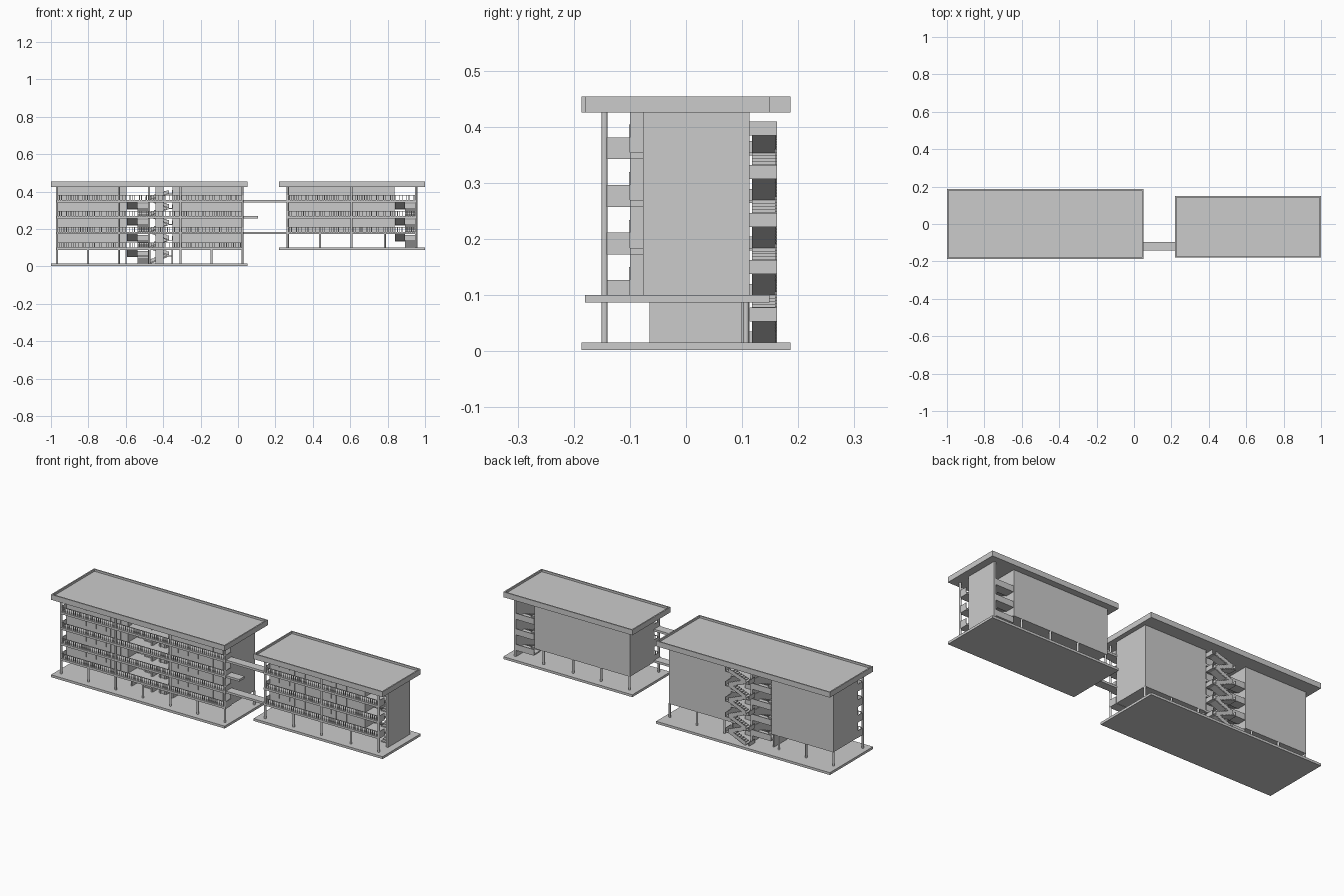
import bpy, bmesh, random
from mathutils import Matrix, Vector

if "Cube" in bpy.data.objects:
    bpy.data.objects.remove(bpy.data.objects["Cube"])

random.seed(4)


class Part:
    """Collects boxes, prisms and cylinders into one named object."""

    def __init__(self, name):
        self.name, self.bm = name, bmesh.new()

    def box(self, x0, x1, y0, y1, z0, z1):
        c = Vector(((x0 + x1) / 2, (y0 + y1) / 2, (z0 + z1) / 2))
        m = Matrix.Translation(c) @ Matrix.Diagonal((x1 - x0, y1 - y0, z1 - z0, 1))
        bmesh.ops.create_cube(self.bm, size=1, matrix=m)

    def column(self, x, y, z0, z1, r=0.0055):
        m = Matrix.Translation((x, y, (z0 + z1) / 2))
        bmesh.ops.create_cone(self.bm, cap_ends=True, segments=12, radius1=r,
                              radius2=r, depth=z1 - z0, matrix=m)

    def flight(self, start, run, rise, width, n=7, thick=0.006):
        """Stepped flight: run is a horizontal vector, width a side vector."""
        s, r, w = Vector(start), Vector(run), Vector(width)
        up = Vector((0, 0, 1))
        pts = [s]
        for i in range(n):
            pts.append(s + r * i / n + up * rise * (i + 1) / n)
            pts.append(s + r * (i + 1) / n + up * rise * (i + 1) / n)
        pts += [s + r + up * (rise - thick), s - up * thick]
        a = [self.bm.verts.new(p) for p in pts]
        b = [self.bm.verts.new(p + w) for p in pts]
        self.bm.faces.new(a)
        self.bm.faces.new(b[::-1])
        for i in range(len(a)):
            j = (i + 1) % len(a)
            self.bm.faces.new((a[j], a[i], b[i], b[j]))

    def done(self):
        bmesh.ops.recalc_face_normals(self.bm, faces=self.bm.faces[:])
        me = bpy.data.meshes.new(self.name)
        self.bm.to_mesh(me)
        self.bm.free()
        ob = bpy.data.objects.new(self.name, me)
        bpy.context.collection.objects.link(ob)


LEVELS = [0.100, 0.184, 0.269, 0.354]   # floor tops
ROOF = 0.425
FRONT, BACK, EDGE = -0.10, 0.113, -0.15


def roof(name, x0, x1, y0, y1):
    # roof slab with a raised rim
    p = Part(name)
    p.box(x0, x1, y0, y1, ROOF, 0.443)
    t = 0.007
    p.box(x0, x1, y0, y0 + t, 0.443, 0.454)
    p.box(x0, x1, y1 - t, y1, 0.443, 0.454)
    p.box(x0, x0 + t, y0 + t, y1 - t, 0.443, 0.454)
    p.box(x1 - t, x1, y0 + t, y1 - t, 0.443, 0.454)
    p.done()


def galleries(tag, x0, x1, levels, bays):
    # access gallery slabs, railings and doors along the front
    slab, rail, door = Part(tag + "_gallery_slabs"), Part(tag + "_railings"), Part(tag + "_doors")
    for z in levels:
        slab.box(x0, x1, EDGE, FRONT + 0.002, z - 0.012, z)
        rail.box(x0, x1, -0.147, -0.144, z + 0.024, z + 0.027)
        n = int((x1 - x0) / 0.0125)
        for i in range(n + 1):
            x = x0 + 0.002 + (x1 - x0 - 0.004) * i / n
            w = random.choice((0.001, 0.001, 0.0025))
            rail.box(x - w, x + w, -0.147, -0.1445, z, z + 0.025)
        for x in (x0, x1 - 0.003):
            rail.box(x, x + 0.003, -0.147, FRONT, z, z + 0.027)
        for b0, b1 in bays:
            k = max(1, round((b1 - b0) / 0.065))
            for i in range(k):
                x = b0 + (b1 - b0) * (i + 0.5) / k
                door.box(x - 0.022, x - 0.008, FRONT - 0.002, FRONT + 0.001, z, z + 0.05)
                door.box(x, x + 0.024, FRONT - 0.002, FRONT + 0.001, z + 0.022, z + 0.05)
    slab.done(), rail.done(), door.done()


def dogleg(tag, x0, x1, levels, tops):
    # two-flight stair in an open bay, with floor and half landings
    p = Part(tag + "_main_stair")
    m = (x0 + x1) / 2
    for z, zt in zip(levels, tops):
        h = (zt - z) / 2
        p.flight((m, -0.04, z), (0, 0.10, 0), h, (x1 - m, 0, 0))
        p.flight((x0, 0.06, z + h), (0, -0.10, 0), h, (m - x0, 0, 0))
        p.box(x0, x1, 0.06, BACK, z + h - 0.008, z + h)
        p.box(x0, x1, BACK - 0.004, BACK, z + h, z + h + 0.025)
        p.box(x0, x1, FRONT, -0.04, zt - 0.012, zt)
    p.done()


# ---------- long block (left) ----------
p = Part("long_base"); p.box(-1, 0.05, -0.186, 0.186, 0.002, 0.015); p.done()
roof("long_roof", -1, 0.05, -0.186, 0.186)
p = Part("long_apartments")
p.box(-0.97, -0.595, FRONT, BACK, 0.09, ROOF)
p.box(-0.35, 0.025, FRONT, BACK, 0.09, ROOF)
p.done()
galleries("long", -0.97, 0.028, LEVELS, [(-0.96, -0.6), (-0.345, 0.02)])
dogleg("long", -0.593, -0.482, [0.015] + LEVELS[:3], LEVELS)

# lift core, side walls and lobby floors in the open bay
p = Part("lift_core")
p.box(-0.48, -0.47, -0.065, BACK, 0.015, ROOF)
p.box(-0.442, -0.398, -0.05, 0.06, 0.015, ROOF)
p.box(-0.355, -0.348, -0.065, 0.10, 0.015, 0.09)
p.box(-0.602, -0.595, -0.065, 0.10, 0.015, 0.09)
for z in LEVELS:
    p.box(-0.482, -0.35, FRONT, BACK, z - 0.012, z)
for z in [0.015] + LEVELS:
    for x in (-0.434, -0.410):
        p.box(x, x + 0.004, -0.054, -0.05, z, z + 0.052)
    p.box(-0.434, -0.406, -0.054, -0.05, z + 0.05, z + 0.054)
p.done()

# escape stair zigzagging up the back
p = Part("escape_stair")
floors = [0.015] + LEVELS
for z, zt in zip(floors, LEVELS + [ROOF]):
    h = (zt - z) / 2
    for s, xs, dx in ((z, -0.475, 0.105), (z + h, -0.37, -0.105)):
        if s + h > 0.42:
            continue
        p.flight((xs, 0.118, s), (dx, 0, 0), h, (0, 0.042, 0), 8, 0.005)
        # slanting outer handrail built as small stepped panels
        for i in range(8):
            a, b = sorted((xs + dx * i / 8, xs + dx * (i + 1) / 8))
            p.box(a, b, 0.159, 0.162, s + h * i / 8, s + h * (i + 1) / 8 + 0.017)
    p.box(-0.37, -0.35, BACK, 0.162, z + h - 0.005, z + h)
    p.box(-0.495, -0.475, BACK, 0.162, z - 0.005, z)
    p.box(-0.353, -0.35, BACK, 0.162, z + h, z + h + 0.02)
    p.box(-0.495, -0.492, BACK, 0.162, z, z + 0.02)
p.done()

# columns
p = Part("long_columns")
for i in range(7):
    x = -0.967 + i * 0.165
    p.column(x, -0.145, 0.015, 0.09 if i % 2 else ROOF)
    if i not in (3,):
        p.column(x, 0.107, 0.015, 0.09)
p.done()

# ---------- short block (right) ----------
p = Part("short_base"); p.box(0.22, 1, -0.18, 0.149, 0.087, 0.1); p.done()
roof("short_roof", 0.22, 1, -0.18, 0.149)
p = Part("short_apartments")
p.box(0.26, 0.838, FRONT, BACK, 0.174, ROOF)
p.done()
p = Part("short_end_wall"); p.box(0.948, 0.96, -0.077, BACK, 0.1, ROOF); p.done()
galleries("short", 0.26, 0.955, LEVELS[1:], [(0.265, 0.83)])
dogleg("short", 0.84, 0.947, LEVELS[:3], LEVELS[1:])
p = Part("short_columns")
for i, x in enumerate((0.266, 0.438, 0.607, 0.785, 0.952)):
    p.column(x, -0.145, 0.1, 0.174 if i % 2 else ROOF)
    if i < 4:
        p.column(x, 0.107, 0.1, 0.174)
p.done()

# ---------- footbridges between the blocks ----------
p = Part("footbridges")
for z, end in ((LEVELS[1], 0.262), (LEVELS[2], 0.108), (LEVELS[3], 0.262)):
    p.box(0.026, end, -0.143, -0.096, z - 0.012, z)
p.done()
